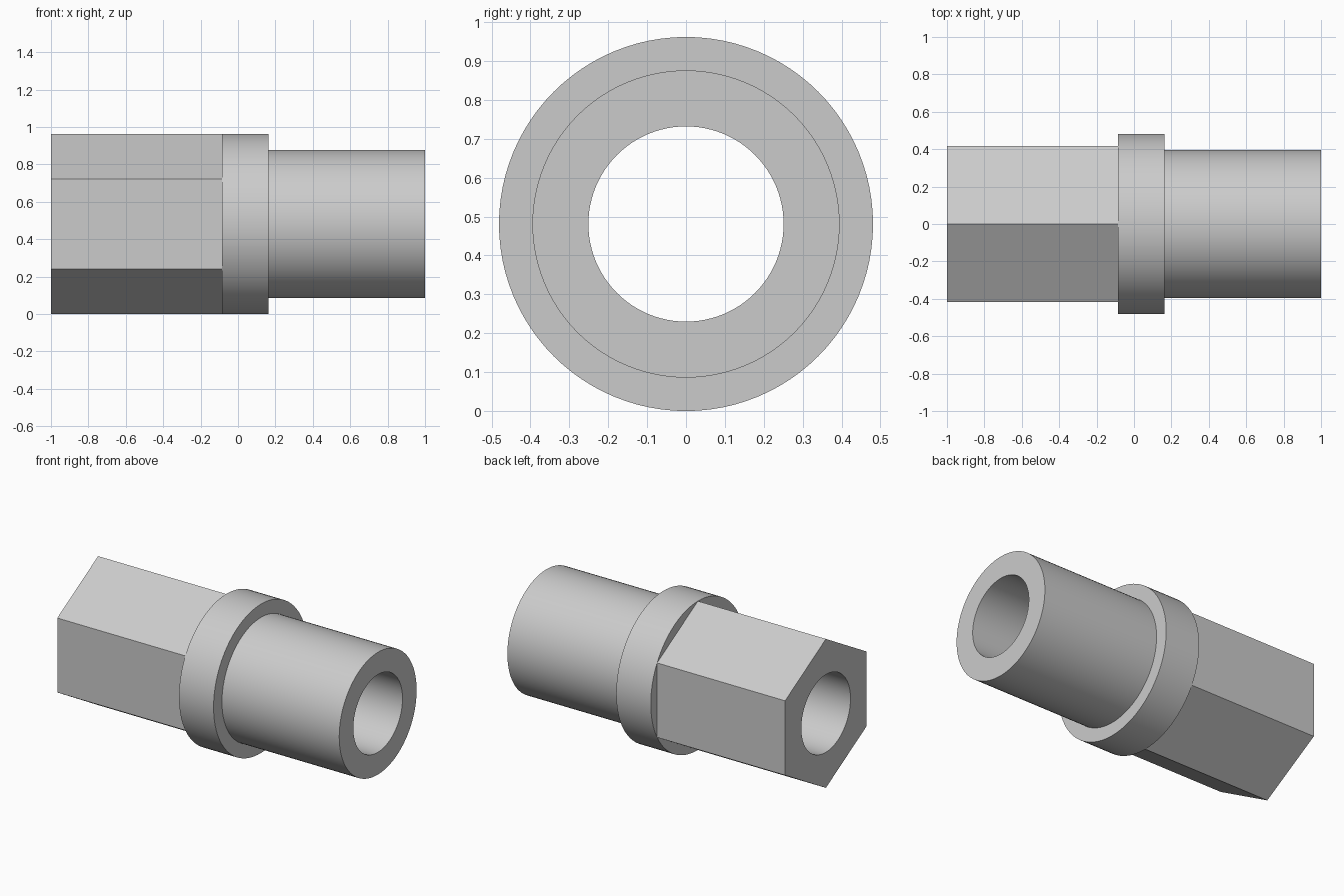
import bpy
import bmesh
import math

cube = bpy.data.objects.get("Cube")
if cube:
    bpy.data.objects.remove(cube, do_unlink=True)

SEGMENTS = 96
OUTER, BARREL, BORE = 0.481, 0.395, 0.251
LEFT_END, HEX_END, COLLAR_END, RIGHT_END = -1.0, -0.085, 0.162, 1.0

# Metal colour
metal = bpy.data.materials.new("light grey metal")
metal.use_nodes = True
colour = (0.6, 0.6, 0.6, 1)
metal.diffuse_color = colour
metal.node_tree.nodes["Principled BSDF"].inputs["Base Color"].default_value = colour


def ring(bm, x, radius, hexagonal=False):
    """Ring of vertices around the x axis, circular or hexagonal."""
    verts = []
    sector = math.pi / 3
    for i in range(SEGMENTS):
        a = 2 * math.pi * i / SEGMENTS
        r = radius
        if hexagonal:
            r *= math.cos(sector / 2) / math.cos(a % sector - sector / 2)
        verts.append(bm.verts.new((x, r * math.sin(a), OUTER + r * math.cos(a))))
    return verts


# Hexagonal shank, collar, barrel and through bore as one closed section
bm = bmesh.new()
section = [
    ring(bm, LEFT_END, OUTER, True),
    ring(bm, HEX_END, OUTER, True),
    ring(bm, HEX_END, OUTER),
    ring(bm, COLLAR_END, OUTER),
    ring(bm, COLLAR_END, BARREL),
    ring(bm, RIGHT_END, BARREL),
    ring(bm, RIGHT_END, BORE),
    ring(bm, LEFT_END, BORE),
]
for k, a in enumerate(section):
    b = section[(k + 1) % len(section)]
    for i in range(SEGMENTS):
        j = (i + 1) % SEGMENTS
        bm.faces.new((a[i], a[j], b[j], b[i]))

# Weld the hexagon corners to the collar rim
bmesh.ops.remove_doubles(bm, verts=bm.verts[:], dist=0.0001)
bmesh.ops.recalc_face_normals(bm, faces=bm.faces[:])

mesh = bpy.data.meshes.new("hex_bushing")
bm.to_mesh(mesh)
bm.free()
mesh.materials.append(metal)
bushing = bpy.data.objects.new("hex_bushing", mesh)
bpy.context.collection.objects.link(bushing)

# Smooth round walls, keep the edges sharp
bpy.ops.object.select_all(action="DESELECT")
bushing.select_set(True)
bpy.context.view_layer.objects.active = bushing
bpy.ops.object.shade_smooth_by_angle(angle=math.radians(30))
